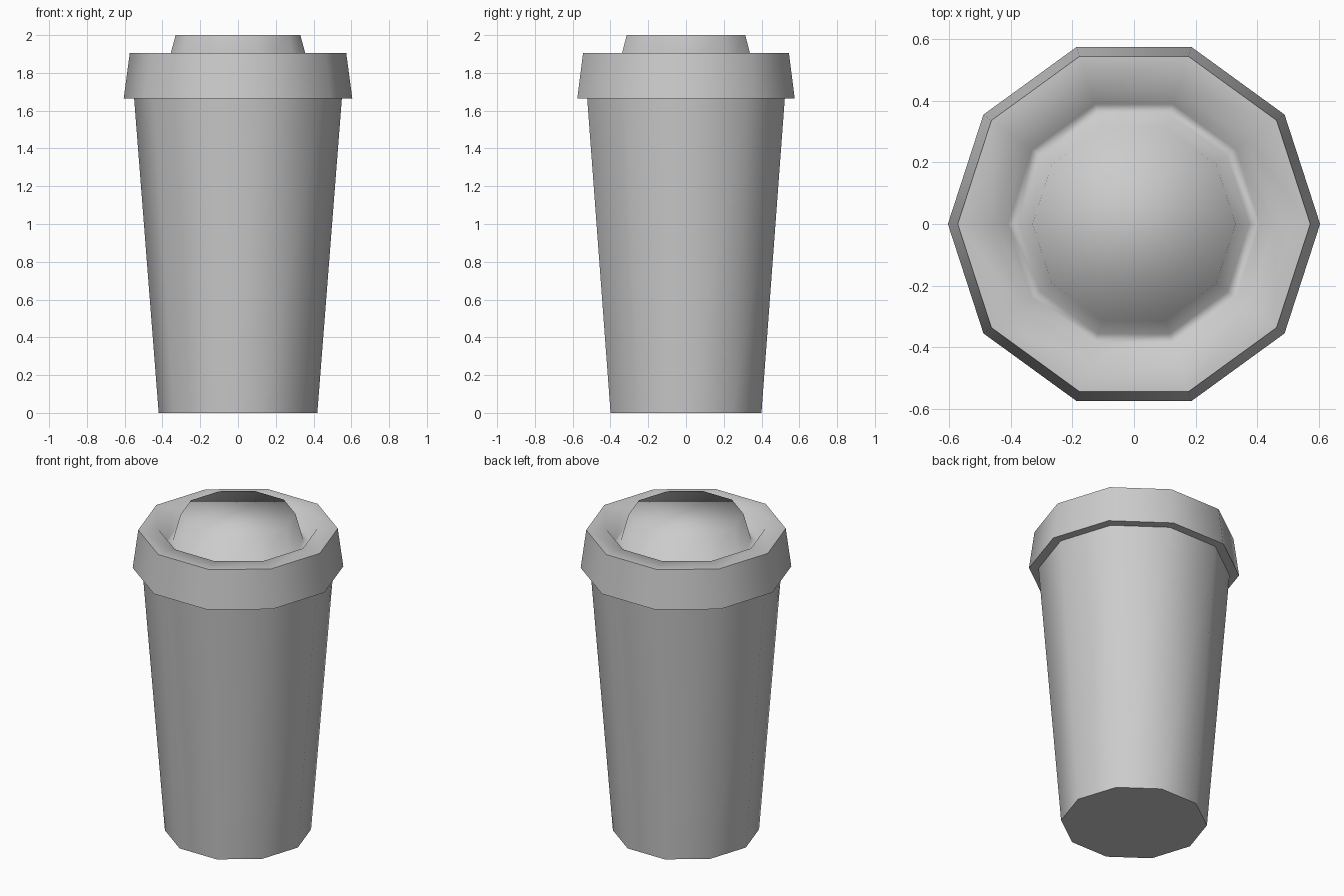
import bpy, bmesh
from math import cos, sin, tau

if "Cube" in bpy.data.objects:
    bpy.data.objects.remove(bpy.data.objects["Cube"])

SIDES = 10


def lathe(name, profile, sharp, cap_start=False, cap_end=False):
    """Revolve (radius, z) points into a ten-sided smooth shell; 'sharp' lists crisp rings."""
    bm = bmesh.new()
    rings = [[bm.verts.new((r * cos(tau * i / SIDES), r * sin(tau * i / SIDES), z))
              for i in range(SIDES)] for r, z in profile]
    for a, b in zip(rings, rings[1:]):
        for i in range(SIDES):
            j = (i + 1) % SIDES
            bm.faces.new((a[i], a[j], b[j], b[i]))
    if cap_start:
        bm.faces.new(rings[0][::-1])
    if cap_end:
        bm.faces.new(rings[-1])
    for f in bm.faces:
        f.smooth = True
    for k in sharp:
        for i in range(SIDES):
            bm.edges.get((rings[k][i], rings[k][(i + 1) % SIDES])).smooth = False
    mesh = bpy.data.meshes.new(name)
    bm.to_mesh(mesh)
    bm.free()
    obj = bpy.data.objects.new(name, mesh)
    bpy.context.collection.objects.link(obj)
    return obj


# Tapered cup body with a flat base
lathe("cup_body", [(0.42, 0), (0.55, 1.665)], sharp=[0], cap_start=True)

# Lid: underside ring, skirt, flat rim, groove and raised centre
lathe("lid", [(0.55, 1.665), (0.605, 1.665), (0.573, 1.905), (0.455, 1.905),
              (0.41, 1.835), (0.375, 1.835), (0.33, 2.0)],
      sharp=[1, 2], cap_end=True)
